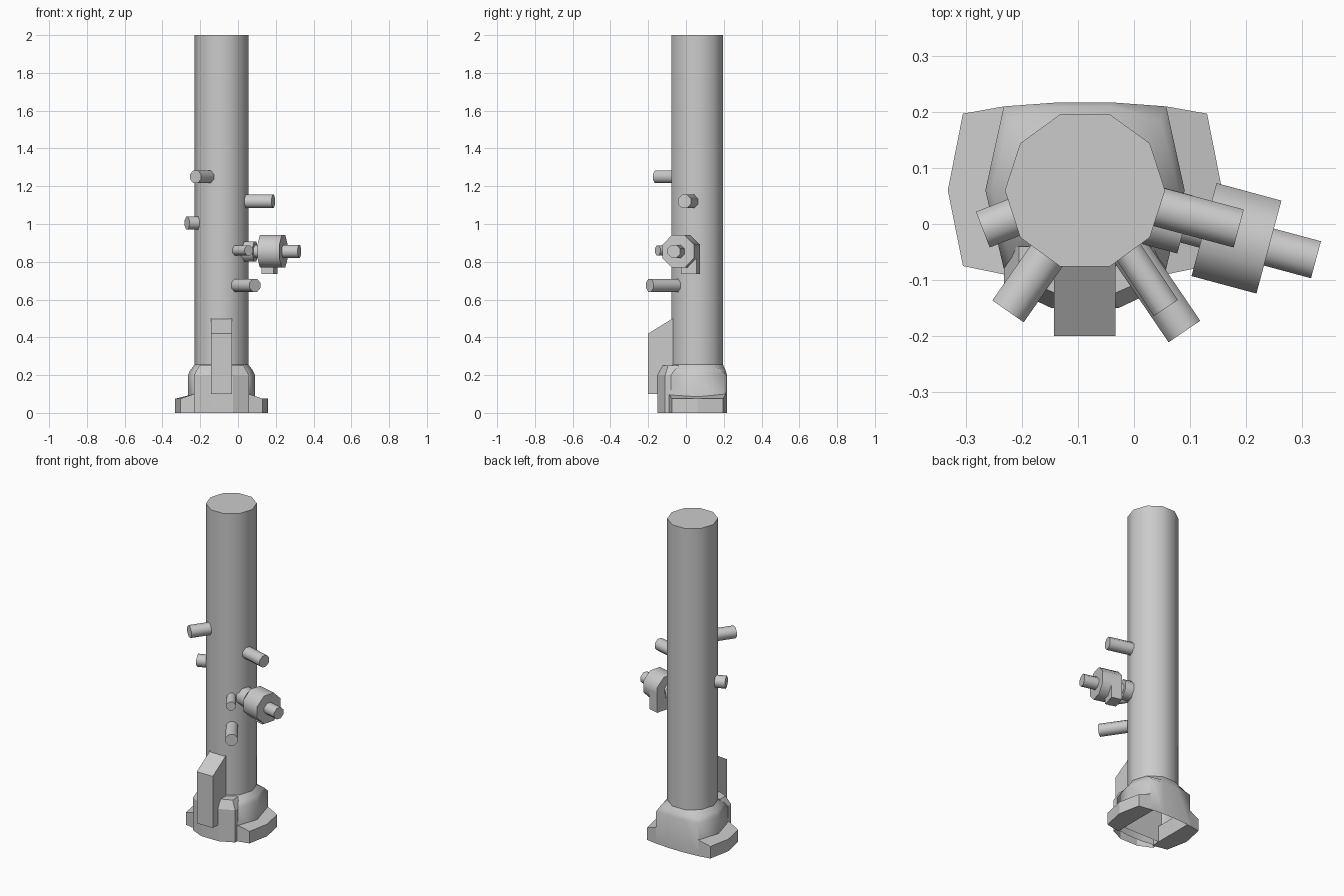
import bpy, bmesh, math
from mathutils import Vector

cube = bpy.data.objects.get("Cube")
if cube:
    bpy.data.objects.remove(cube, do_unlink=True)

grey = bpy.data.materials.new("plain_grey")
grey.use_nodes = True
COLOR = (0.6, 0.6, 0.6, 1)
grey.diffuse_color = COLOR
grey.node_tree.nodes["Principled BSDF"].inputs["Base Color"].default_value = COLOR

CX, CY, R = -0.0875, 0.06, 0.143   # tower axis and radius


def finish(name, bm, smooth_angle=None):
    bmesh.ops.recalc_face_normals(bm, faces=bm.faces)
    mesh = bpy.data.meshes.new(name)
    bm.to_mesh(mesh)
    bm.free()
    mesh.materials.append(grey)
    ob = bpy.data.objects.new(name, mesh)
    bpy.context.collection.objects.link(ob)
    if smooth_angle:
        bpy.ops.object.select_all(action='DESELECT')
        ob.select_set(True)
        bpy.context.view_layer.objects.active = ob
        bpy.ops.object.shade_smooth_by_angle(angle=math.radians(smooth_angle))
    return ob


def loft(name, rings, cap_start=True, cap_end=True, smooth_angle=None):
    """Skin a list of equally long point rings."""
    bm = bmesh.new()
    rows = [[bm.verts.new(p) for p in ring] for ring in rings]
    n = len(rows[0])
    for a, b in zip(rows, rows[1:]):
        for i in range(n):
            j = (i + 1) % n
            bm.faces.new((a[i], a[j], b[j], b[i]))
    if cap_start:
        bm.faces.new(rows[0])
    if cap_end:
        bm.faces.new(rows[-1])
    return finish(name, bm, smooth_angle)


def rod(name, start, end, z, radius, sides=8):
    """Horizontal cylinder between two plan points."""
    a, b = Vector((*start, z)), Vector((*end, z))
    across = (b - a).normalized().cross(Vector((0, 0, 1)))
    offsets = []
    for i in range(sides):
        t = math.tau * (i + 0.5) / sides
        offsets.append(across * math.cos(t) * radius + Vector((0, 0, math.sin(t) * radius)))
    return loft(name, [[p + o for o in offsets] for p in (a, b)], smooth_angle=50)


def mirrored(half, z):
    """Ring from a half outline of (offset, y), mirrored about the tower axis."""
    right = [(CX + d, y, z) for d, y in half]
    left = [(CX - d, y, z) for d, y in reversed(half)]
    return right + left


# Tower
decagon = [(R * math.cos(math.radians(a)), CY + R * math.sin(math.radians(a)))
           for a in (72, 36, 0, -36, -72)]
loft("tower", [mirrored(decagon, z) for z in (0.22, 2)], cap_start=False, smooth_angle=40)

# Hollow base body, rounded into the tower
body = [(0.05, 0.217), (0.145, 0.21), (0.178, 0.06), (0.145, -0.08), (0.05, -0.095)]


def blend(t):
    return [(a[0] + (b[0] - a[0]) * t, a[1] + (b[1] - a[1]) * t) for a, b in zip(body, decagon)]


loft("base_body", [mirrored(blend(t), z) for t, z in ((0, 0), (0, 0.2), (0.35, 0.225), (1, 0.255))],
     cap_start=False, cap_end=False, smooth_angle=60)

# Chamfered panel in front of the base
low = [(0.145, -0.04), (0.145, -0.11), (0.06, -0.15)]
top = [(0.118, -0.04), (0.118, -0.095), (0.05, -0.125)]
loft("front_panel", [mirrored(low, 0), mirrored(low, 0.2), mirrored(top, 0.25)], cap_start=False)

# Side feet with sloping tops
foot = [(0.125, 0.21), (0.145, 0.21), (0.218, 0.197), (0.245, 0.06),
        (0.218, -0.075), (0.145, -0.09), (0.125, -0.09)]
for side, name in ((1, "left_foot"), (-1, "right_foot")):
    bottom = [(CX + side * d, y, 0) for d, y in foot]
    upper = [(CX + side * d, y, 0.1 if d < 0.15 else 0.075) for d, y in foot]
    loft(name, [bottom, upper])

# Front fin with a sloping top
fin = [(-0.2, 0.1), (-0.2, 0.42), (-0.07, 0.5), (-0.04, 0.5), (-0.04, 0.1)]
loft("front_fin", [[(x, y, z) for y, z in fin] for x in (-0.143, -0.033)])

# Pipe stubs
rod("upper_right_pipe", (-0.13, -0.02), (-0.225, -0.156), 1.25, 0.037)
rod("side_right_pipe", (-0.18, 0.025), (-0.27, -0.01), 1.005, 0.037)
rod("upper_left_pipe", (0, 0.042), (0.187, -0.008), 1.12, 0.038)
rod("lower_left_pipe", (-0.02, -0.03), (0.09, -0.192), 0.675, 0.037)
rod("small_left_pipe", (-0.02, -0.035), (0.057, -0.15), 0.86, 0.028)

# Valve on the left side, laid out along its own axis
origin = Vector((0.125, -0.01))
axis = Vector((0.966, -0.26))
side = Vector((0.26, 0.966))
VZ = 0.855
for name, a, b, radius in (("valve_neck", -0.13, 0.01, 0.036),
                           ("valve_collar", -0.1, -0.035, 0.058),
                           ("valve_drum", 0, 0.12, 0.093),
                           ("valve_stem", 0.11, 0.207, 0.037)):
    rod(name, origin + axis * a, origin + axis * b, VZ, radius)

# Bracket hanging from the valve drum
plan = [origin + axis * t + side * s for t, s in ((0, 0), (0.065, 0), (0.065, 0.086), (0, 0.086))]
loft("valve_bracket", [[(p.x, p.y, z) for p in plan] for z in (0.735, VZ)])
